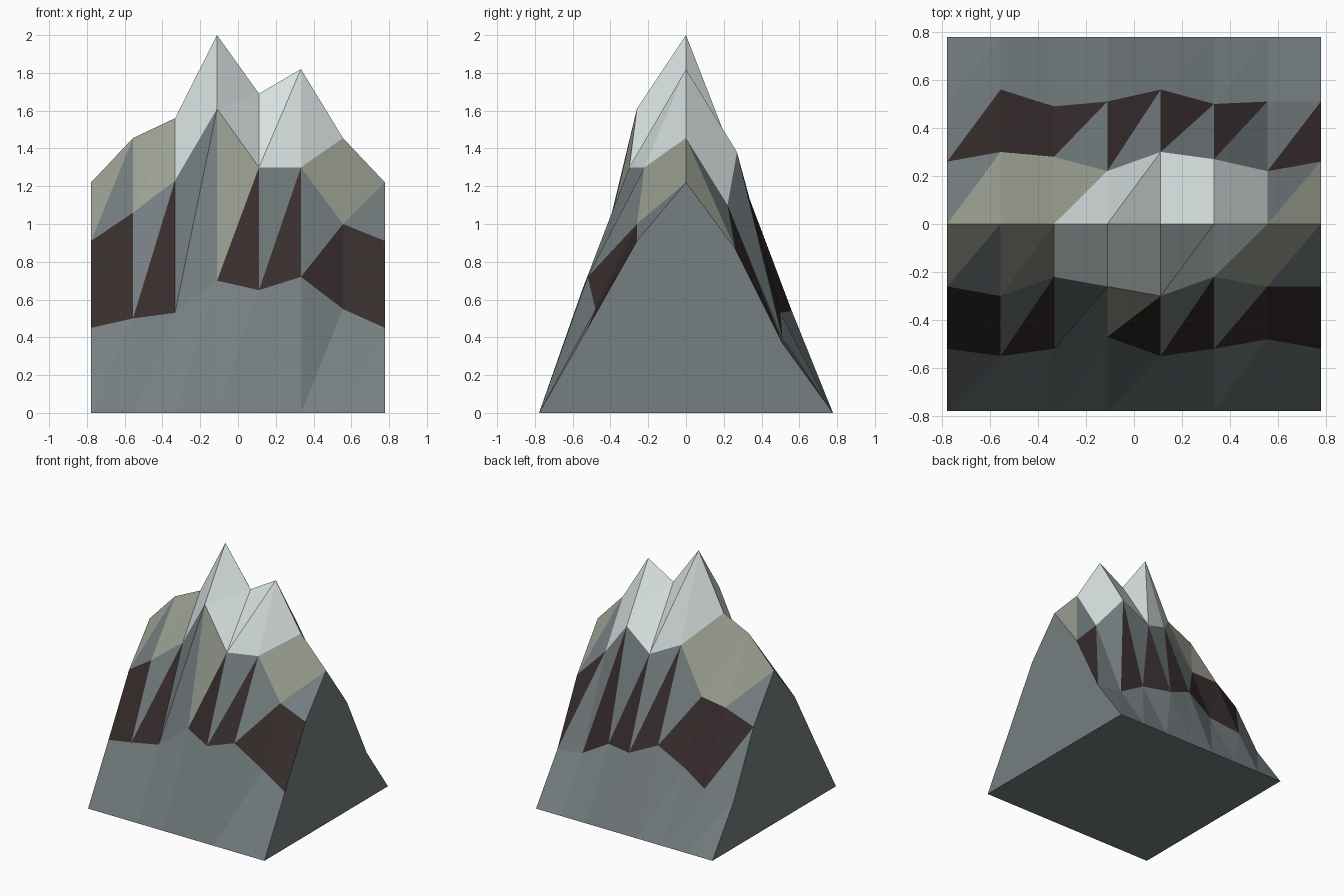
import bpy
import bmesh

cube = bpy.data.objects.get("Cube")
if cube:
    bpy.data.objects.remove(cube, do_unlink=True)


def make_material(name, colour):
    material = bpy.data.materials.new(name)
    material.use_nodes = True
    material.diffuse_color = colour
    for node in material.node_tree.nodes:
        if node.type == 'BSDF_PRINCIPLED':
            node.inputs["Base Color"].default_value = colour
            node.inputs["Roughness"].default_value = 0.9
    return material


materials = [
    make_material("rock_grey", (0.18, 0.21, 0.22, 1)),
    make_material("dark_earth", (0.04, 0.027, 0.027, 1)),
    make_material("pale_moss", (0.33, 0.35, 0.285, 1)),
    make_material("snow_white", (0.71, 0.775, 0.775, 1)),
]
ROCK, EARTH, MOSS, SNOW = range(len(materials))
letter = {"r": ROCK, "d": EARTH, "m": MOSS, "s": SNOW}

HALF = 0.778
COLUMNS = 8

# Contour lines across the mountain, front foot to back foot: depth and height per column
foot = [0] * COLUMNS
contours = [
    ([-HALF] * COLUMNS, foot),
    ([-.52, -.55, -.52, -.47, -.55, -.52, -.48, -.52],
     [.45, .5, .53, .7, .65, .72, .55, .45]),
    ([-.26, -.3, -.22, -.26, -.3, -.22, -.26, -.26],
     [.91, 1.06, 1.23, 1.61, 1.3, 1.3, 1, .91]),
    (foot, [1.22, 1.455, 1.56, 2, 1.69, 1.82, 1.455, 1.22]),
    ([.26, .3, .28, .22, .3, .27, .22, .26],
     [.87, .98, 1, 1.33, 1.23, 1.38, 1.1, .87]),
    ([.51, .56, .49, .51, .56, .5, .51, .51],
     [.37, .43, .51, .64, .54, .53, .4, .37]),
    ([HALF] * COLUMNS, foot),
]

# Ground cover per slope band: one pair per cell, back-right half then front-left half
plain = " ".join(["rr"] * (COLUMNS - 1))
cover = [
    plain,
    "dd rd rr md rd rd dd",
    "mr mm ss ss ss sm mr",
    "rm mm ms ss ss ss rm",
    "rd dd dr dr dr dr rd",
    plain,
]

bm = bmesh.new()
rows = []
for depths, heights in contours:
    rows.append([
        bm.verts.new((HALF * (2 * i / (COLUMNS - 1) - 1), y, z))
        for i, (y, z) in enumerate(zip(depths, heights))
    ])


def add_face(corners, material):
    face = bm.faces.new(corners)
    face.material_index = material
    face.smooth = False


# Slopes: every cell is split along the same diagonal
for near, far, band in zip(rows, rows[1:], cover):
    for i, pair in enumerate(band.split()):
        upper, lower = (letter[c] for c in pair)
        add_face((near[i], far[i + 1], far[i]), upper)
        add_face((near[i], near[i + 1], far[i + 1]), lower)

# Flat end walls and base
add_face([row[0] for row in rows], ROCK)
add_face([row[-1] for row in reversed(rows)], ROCK)
add_face(rows[0] + rows[-1][::-1], ROCK)
bmesh.ops.recalc_face_normals(bm, faces=bm.faces)

mesh = bpy.data.meshes.new("mountain")
bm.to_mesh(mesh)
bm.free()
for material in materials:
    mesh.materials.append(material)
mountain = bpy.data.objects.new("mountain", mesh)
bpy.context.collection.objects.link(mountain)
